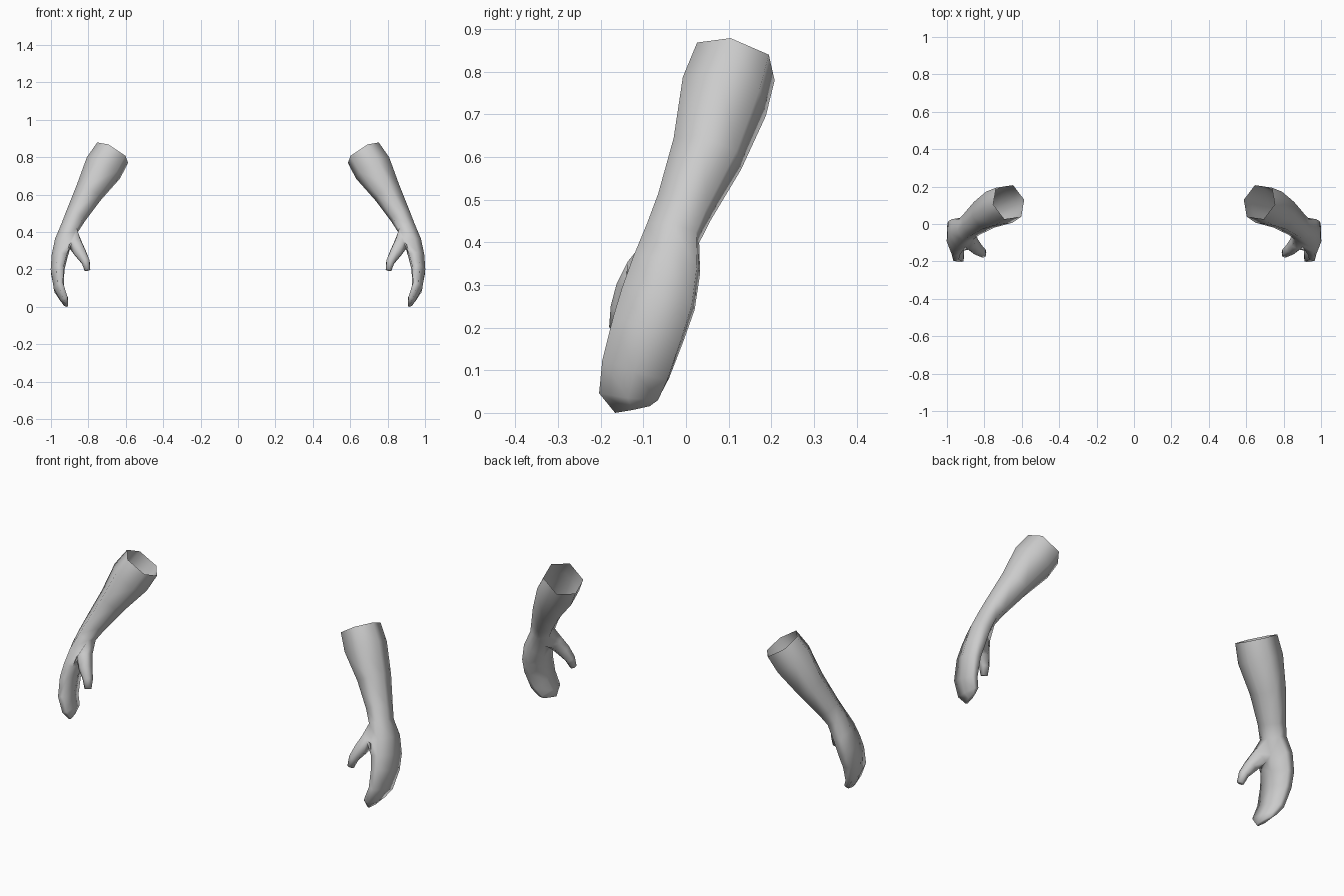
import bpy, bmesh, math
from mathutils import Vector

if "Cube" in bpy.data.objects:
    bpy.data.objects.remove(bpy.data.objects["Cube"])

skin = bpy.data.materials.new("plain_grey")
skin.diffuse_color = (0.6, 0.6, 0.6, 1)
skin.use_nodes = True
skin.node_tree.nodes["Principled BSDF"].inputs["Base Color"].default_value = skin.diffuse_color

# centre x, y, z, half thickness, half width: elbow to fingertips
ARM = [(.67, .117, .822, .10, .088), (.72, .09, .74, .106, .094),
       (.80, .05, .605, .076, .078), (.87, -.004, .48, .057, .062),
       (.90, -.03, .42, .05, .06), (.935, -.045, .345, .047, .077),
       (.955, -.065, .265, .043, .086), (.965, -.088, .195, .037, .085),
       (.958, -.118, .10, .028, .080), (.93, -.133, .04, .022, .070),
       (.922, -.125, .007, .010, .042)]
ARM_HEX = [(1, 0), (.55, 1), (-.55, 1), (-1, 0), (-.55, -1), (.55, -1)]

# thumb root to tip
THUMB = [(.872, -.10, .335, .037, .042), (.844, -.13, .288, .031, .036),
         (.815, -.15, .24, .022, .028), (.805, -.163, .194, .015, .018)]
THUMB_HEX = [(1, -.5), (1, .5), (0, 1), (-1, .5), (-1, -.5), (0, -1)]


def make_rings(bm, sections, hexagon, side):
    """Place a hexagon across the path at every section."""
    centres = [Vector(s[:3]) for s in sections]
    rings = []
    for i, (c, s) in enumerate(zip(centres, sections)):
        d = (centres[min(i + 1, len(centres) - 1)] - centres[max(i - 1, 0)]).normalized()
        w = (side - d * side.dot(d)).normalized()
        t = d.cross(w)
        rings.append([bm.verts.new(c + t * s[3] * a + w * s[4] * b) for a, b in hexagon])
    return rings


def skin_rings(bm, rings, skip=()):
    """Join neighbouring rings with quads."""
    for r in range(len(rings) - 1):
        for k in range(6):
            if (r, k) not in skip:
                n = (k + 1) % 6
                bm.faces.new((rings[r][k], rings[r][n], rings[r + 1][n], rings[r + 1][k]))


def make_arm(name, mirror):
    bm = bmesh.new()
    # forearm and mitten hand, with a hole left for the thumb
    arm = make_rings(bm, ARM, ARM_HEX, Vector((.15, 1, 0)))
    skin_rings(bm, arm, skip={(4, 3), (5, 3)})
    bm.faces.new(arm[-1])
    # thumb grows out of the hole
    root = [arm[4][3], arm[4][4], arm[5][4], arm[6][4], arm[6][3], arm[5][3]]
    thumb = make_rings(bm, THUMB, THUMB_HEX, Vector((0, -1, 0)))
    skin_rings(bm, [root] + thumb)
    bm.faces.new(thumb[-1])
    if mirror:
        for v in bm.verts:
            v.co.x = -v.co.x
    bmesh.ops.recalc_face_normals(bm, faces=bm.faces[:])
    low = min(v.co.z for v in bm.verts)
    for v in bm.verts:
        v.co.z -= low
    for f in bm.faces:
        f.smooth = True
    mesh = bpy.data.meshes.new(name)
    bm.to_mesh(mesh)
    bm.free()
    mesh.materials.append(skin)
    bpy.context.collection.objects.link(bpy.data.objects.new(name, mesh))


make_arm("left_forearm_and_hand", False)
make_arm("right_forearm_and_hand", True)
